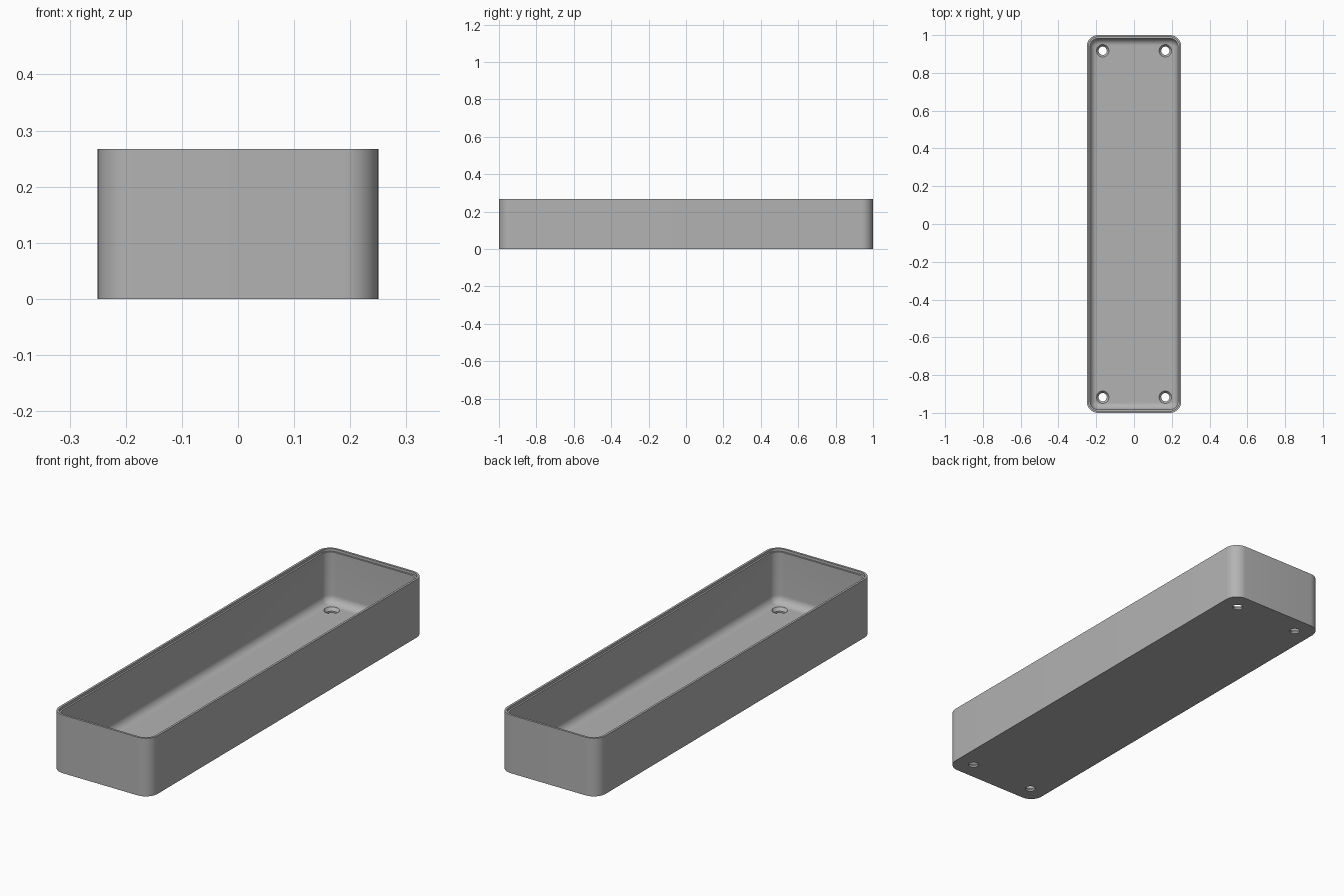
import bpy, bmesh
from math import sin, cos, pi, radians

cube = bpy.data.objects.get("Cube")
if cube:
    bpy.data.objects.remove(cube, do_unlink=True)

HALF_X, HALF_Y, HEIGHT, CORNER = 0.25, 1.0, 0.267, 0.06
LIP, WALL, STEP = 0.01, 0.018, 0.012
FLOOR, FILLET = 0.022, 0.036
ARC = 10

grey = bpy.data.materials.new("plain grey")
grey.use_nodes = True
colour = (0.45, 0.45, 0.45, 1)
grey.diffuse_color = colour
grey.node_tree.nodes["Principled BSDF"].inputs["Base Color"].default_value = colour


def make_object(name, bm):
    bmesh.ops.recalc_face_normals(bm, faces=bm.faces)
    mesh = bpy.data.meshes.new(name)
    bm.to_mesh(mesh)
    bm.free()
    mesh.materials.append(grey)
    obj = bpy.data.objects.new(name, mesh)
    bpy.context.collection.objects.link(obj)
    return obj


def rounded_ring(bm, inset, z):
    """Rounded rectangle, inset from the outer outline."""
    r = CORNER - inset
    cx, cy = HALF_X - CORNER, HALF_Y - CORNER
    ring = []
    for q, (sx, sy) in enumerate([(1, 1), (-1, 1), (-1, -1), (1, -1)]):
        for i in range(ARC + 1):
            a = (q + i / ARC) * pi / 2
            ring.append(bm.verts.new((sx * cx + r * cos(a), sy * cy + r * sin(a), z)))
    return ring


def loft(bm, rings):
    """Join rings in order and cap both ends."""
    for a, b in zip(rings, rings[1:]):
        n = len(a)
        for i in range(n):
            j = (i + 1) % n
            bm.faces.new((a[i], a[j], b[j], b[i]))
    bm.faces.new(rings[0])
    bm.faces.new(rings[-1])


# Tray: outer wall, stepped rim, inner wall, filleted floor
profile = [(0, 0), (0, HEIGHT), (LIP, HEIGHT), (LIP, HEIGHT - STEP),
           (WALL, HEIGHT - STEP)]
for i in range(ARC + 1):
    a = i / ARC * pi / 2
    profile.append((WALL + FILLET * (1 - cos(a)), FLOOR + FILLET * (1 - sin(a))))
bm = bmesh.new()
loft(bm, [rounded_ring(bm, inset, z) for inset, z in profile])
tray = make_object("tray", bm)

# Countersunk screw holes, one in each corner of the floor
bm = bmesh.new()
hole_profile = [(0.022, -0.02), (0.022, 0.008), (0.033, FLOOR), (0.033, 0.06)]
for sx in (-1, 1):
    for sy in (-1, 1):
        rings = []
        for r, z in hole_profile:
            rings.append([bm.verts.new((sx * 0.166 + r * cos(2 * pi * k / 32),
                                        sy * 0.917 + r * sin(2 * pi * k / 32), z))
                          for k in range(32)])
        loft(bm, rings)
cutter = make_object("screw_hole_cutter", bm)
cutter.hide_render = True

cut = tray.modifiers.new("screw holes", "BOOLEAN")
cut.operation = "DIFFERENCE"
cut.solver = "EXACT"
cut.object = cutter

# Apply the cut, drop the helper and smooth the curved walls
bpy.ops.object.select_all(action="DESELECT")
tray.select_set(True)
bpy.context.view_layer.objects.active = tray
bpy.ops.object.modifier_apply(modifier=cut.name)
bpy.data.objects.remove(cutter, do_unlink=True)
bpy.ops.object.shade_smooth_by_angle(angle=radians(30))
